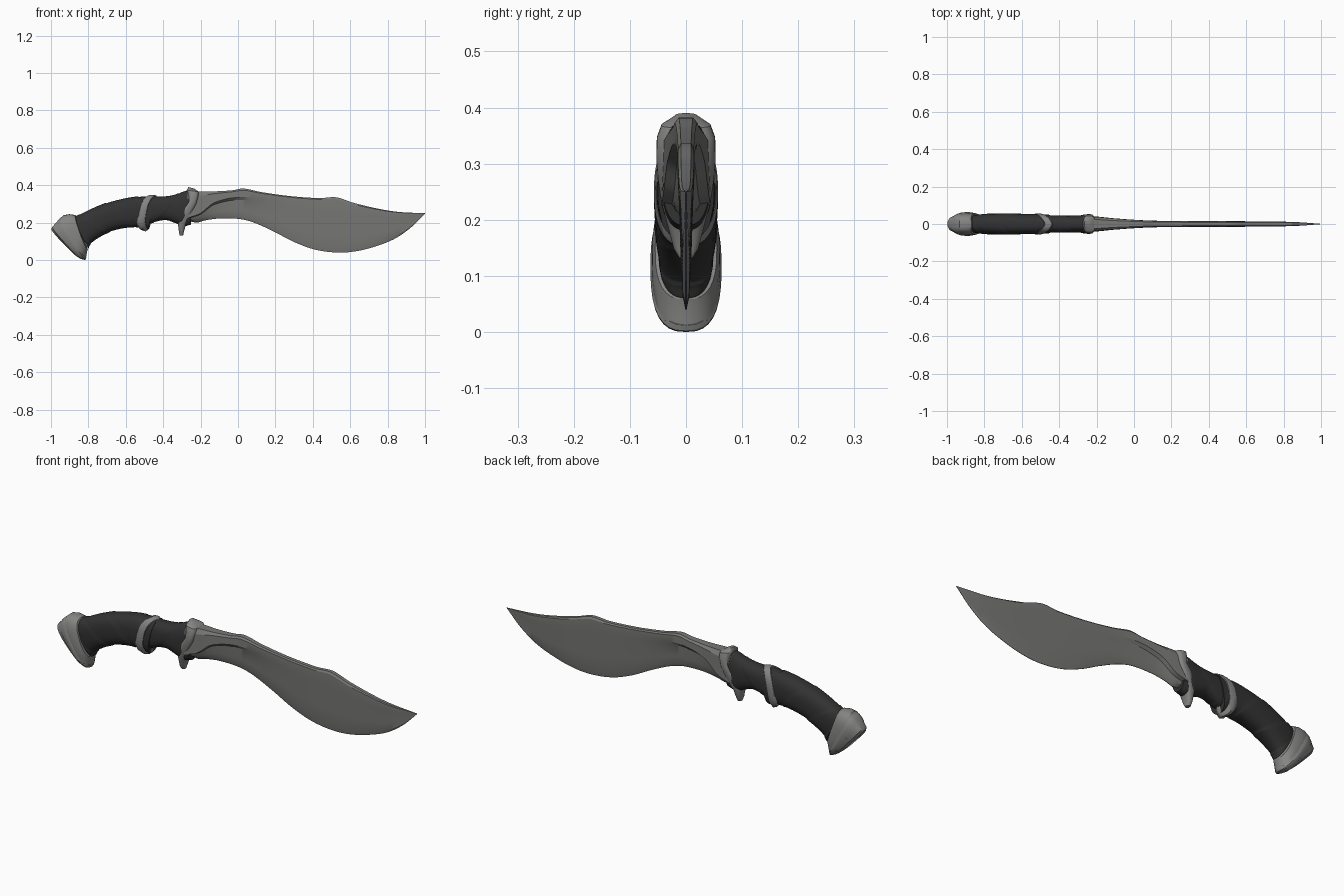
import bpy, bmesh, math

if "Cube" in bpy.data.objects:
    bpy.data.objects.remove(bpy.data.objects["Cube"])


def mat(name, v):
    m = bpy.data.materials.new(name)
    m.diffuse_color = (v[0], v[1], v[2], 1)
    m.use_nodes = True
    m.node_tree.nodes["Principled BSDF"].inputs["Base Color"].default_value = m.diffuse_color
    return m


STEEL = mat("blade_steel", (0.19, 0.19, 0.185))
FITTING = mat("fitting_grey", (0.235, 0.235, 0.23))
GRIP = mat("dark_grip_wrap", (0.032, 0.032, 0.032))


def hermite(xs, ys, x):
    """Smooth interpolation through points, tangents from the neighbours."""
    n = len(xs)
    i = 0
    while i < n - 2 and x > xs[i + 1]:
        i += 1

    def tan(k):
        a, b = max(k - 1, 0), min(k + 1, n - 1)
        return (ys[b] - ys[a]) / (xs[b] - xs[a])
    h = xs[i + 1] - xs[i]
    t = (x - xs[i]) / h
    return ((2*t**3 - 3*t*t + 1) * ys[i] + (t**3 - 2*t*t + t) * h * tan(i)
            + (3*t*t - 2*t**3) * ys[i + 1] + (t**3 - t*t) * h * tan(i + 1))


def curve(pts):
    xs, ys = zip(*pts)
    return lambda x: hermite(xs, ys, x)


def build(name, rings, material, angle=35):
    """Skin closed rings of points into a capped solid."""
    bm = bmesh.new()
    vs = [[bm.verts.new(p) for p in r] for r in rings]
    n = len(rings[0])
    for a, b in zip(vs, vs[1:]):
        for i in range(n):
            j = (i + 1) % n
            bm.faces.new((a[i], a[j], b[j], b[i]))
    bm.faces.new(vs[0])
    bm.faces.new(vs[-1])
    bmesh.ops.recalc_face_normals(bm, faces=bm.faces)
    me = bpy.data.meshes.new(name)
    bm.to_mesh(me)
    bm.free()
    me.materials.append(material)
    ob = bpy.data.objects.new(name, me)
    bpy.context.collection.objects.link(ob)
    bpy.ops.object.select_all(action='DESELECT')
    ob.select_set(True)
    bpy.context.view_layer.objects.active = ob
    bpy.ops.object.shade_smooth_by_angle(angle=math.radians(angle))
    return ob


def loft(name, stations, material, sub=1, n=32, power=0.8, bow=0.0, swell=None, angle=35):
    """Stations are (x, z) of one side, (x, z) of the other side, half width in y."""
    ks = list(range(len(stations)))
    cols = list(zip(*stations))
    rings = []
    count = (len(stations) - 1) * sub
    for s in range(count + 1):
        u = s / sub
        xa, za, xb, zb, w = [hermite(ks, c, u) if sub > 1 else c[s] for c in cols]
        ring = []
        for k in range(n):
            th = 2 * math.pi * k / n
            c, d = math.cos(th), math.sin(th)
            c2 = math.copysign(abs(c) ** power, c)
            d2 = math.copysign(abs(d) ** power, d)
            g = swell(s / count, c) if swell else 1
            ring.append(((xa + xb) / 2 + (xa - xb) / 2 * c2 * g + bow * abs(d),
                         w * d2 * g,
                         (za + zb) / 2 + (za - zb) / 2 * c2 * g))
        rings.append(ring)
    return build(name, rings, material, angle)


# Blade: spine, cutting edge, ridge line and thickness along x
spine = curve([(-.27, .365), (-.2, .367), (-.125, .367), (-.03, .373), (.03, .382), (.125, .363),
               (.275, .342), (.435, .331), (.525, .335), (.62, .305), (.755, .273),
               (.86, .257), (1, .25)])
edge = curve([(-.27, .21), (-.22, .2), (-.18, .211), (-.1, .222), (.01, .219), (.09, .198),
              (.195, .15), (.3, .096), (.41, .056), (.525, .04), (.62, .045), (.72, .068),
              (.835, .112), (.925, .174), (1, .248)])
ridge = curve([(-.27, .225), (-.2, .25), (-.13, .305), (0, .335), (.2, .322), (.525, .285),
               (.7, .255), (.85, .25), (1, .2492)])
thick = curve([(-.27, .044), (-.2, .04), (-.1, .03), (.05, .02), (.2, .016), (.55, .015),
               (.85, .011), (1, .001)])
hollow = curve([(-.27, .6), (-.1, .5), (.05, .62), (.25, .85), (.6, .9), (1, .9)])

rings = []
N = 90
for i in range(N + 1):
    x = -.27 + 1.27 * i / N
    t, b, s = spine(x), edge(x), thick(x)
    r = min(max(ridge(x), b + .1 * (t - b)), t - .12 * (t - b))
    half = [(t, s * .6), (t - .2 * (t - r), s * .95), (r, s),
            (r - .12 * (r - b), s * hollow(x)),
            (b + .4 * (r - b), s * hollow(x) * .72),
            (b + .1 * (r - b), min(.006, s * .6)), (b, .001)]
    rings.append([(x, y, z) for z, y in half] + [(x, -y, z) for z, y in reversed(half)])
build("blade", rings, STEEL, 25)


# Grip wraps: overlapping diagonal tape as a shallow sawtooth
def tape(turns, slant):
    def f(t, c):
        p = (t * turns + slant * c) % 1.0
        return 0.975 + 0.04 * p
    return f


loft("rear_grip", [(-.885, .225, -.80, .06, .048), (-.845, .245, -.785, .088, .052),
                   (-.77, .28, -.735, .125, .056), (-.685, .311, -.67, .155, .057),
                   (-.58, .334, -.59, .173, .055), (-.5, .341, -.53, .172, .053),
                   (-.44, .342, -.48, .165, .051)],
     GRIP, sub=14, n=48, swell=tape(3.3, .5), angle=50)
loft("front_grip", [(-.48, .338, -.5, .18, .047), (-.44, .34, -.46, .197, .047),
                    (-.39, .341, -.39, .213, .046), (-.34, .348, -.335, .198, .046),
                    (-.29, .368, -.29, .18, .046), (-.25, .375, -.25, .19, .044)],
     GRIP, sub=10, n=48, swell=tape(2.2, -.5), angle=50)

# Slanted finger ring between the two wraps
loft("grip_ring", [(-.478, .335, -.525, .175, .046), (-.474, .346, -.512, .16, .055),
                   (-.455, .348, -.492, .153, .057), (-.438, .346, -.474, .168, .054),
                   (-.432, .335, -.465, .2, .044)],
     FITTING, n=48, bow=-.035)

# Guard running down from the spine to a hooked point
loft("guard", [(-.266, .39, -.235, .382, .018), (-.272, .374, -.208, .364, .044),
               (-.27, .35, -.206, .345, .052), (-.268, .315, -.218, .3, .053),
               (-.295, .283, -.235, .262, .05), (-.315, .24, -.255, .225, .044),
               (-.322, .2, -.278, .19, .034), (-.316, .15, -.29, .148, .022),
               (-.312, .132, -.293, .132, .012)],
     FITTING, power=.7)

# Flared pommel cap
loft("pommel", [(-.997, .166, -.85, .012, .02), (-.992, .178, -.835, .004, .044),
                (-.965, .208, -.822, .003, .057), (-.932, .24, -.813, .008, .061),
                (-.9, .245, -.808, .04, .06), (-.868, .24, -.803, .058, .055),
                (-.86, .225, -.81, .08, .045)],
     FITTING, power=.75, bow=-.012, angle=25)
# Raised strip following the pommel's middle
loft("pommel_strip", [(-.972, .2, -.832, .004, .056), (-.957, .218, -.82, .0, .0625),
                      (-.944, .23, -.815, .002, .0635), (-.93, .238, -.811, .012, .058)],
     FITTING, power=.75, bow=-.012)
